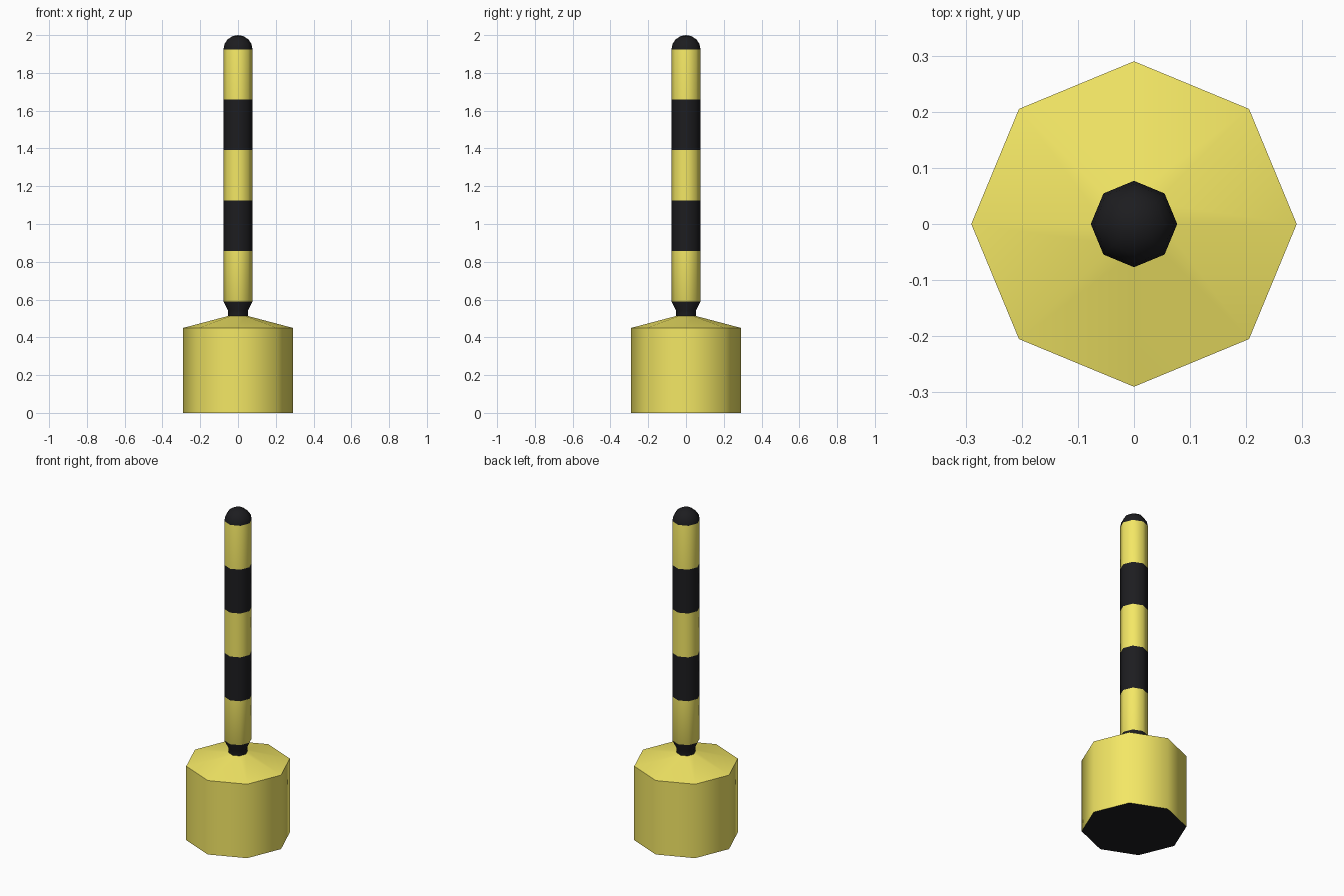
import bpy, bmesh
from math import sin, cos, pi, radians

if "Cube" in bpy.data.objects:
    bpy.data.objects.remove(bpy.data.objects["Cube"])

SIDES = 8


def material(name, color):
    m = bpy.data.materials.new(name)
    m.diffuse_color = color
    m.use_nodes = True
    m.node_tree.nodes["Principled BSDF"].inputs["Base Color"].default_value = m.diffuse_color
    return m


MATS = [material("yellow_paint", (0.90, 0.80, 0.13, 1)),
        material("black_paint", (0.012, 0.012, 0.014, 1))]
Y, B = 0, 1


def lathe(name, profile, bands):
    """Spin (radius, z) points around z; bands gives one paint index per segment."""
    bm = bmesh.new()
    rings = []
    for r, z in profile:
        if r == 0:
            rings.append([bm.verts.new((0, 0, z))] * SIDES)
        else:
            rings.append([bm.verts.new((r * cos(2 * pi * i / SIDES),
                                        r * sin(2 * pi * i / SIDES), z))
                          for i in range(SIDES)])
    for low, high, paint in zip(rings, rings[1:], bands):
        for i in range(SIDES):
            j = (i + 1) % SIDES
            quad = dict.fromkeys([low[i], low[j], high[j], high[i]])
            bm.faces.new(list(quad)).material_index = paint
    bmesh.ops.recalc_face_normals(bm, faces=bm.faces)
    mesh = bpy.data.meshes.new(name)
    bm.to_mesh(mesh)
    bm.free()
    for m in MATS:
        mesh.materials.append(m)
    obj = bpy.data.objects.new(name, mesh)
    bpy.context.collection.objects.link(obj)
    bpy.ops.object.select_all(action='DESELECT')
    obj.select_set(True)
    bpy.context.view_layer.objects.active = obj
    bpy.ops.object.shade_smooth_by_angle(angle=radians(50))
    return obj


# Float: black underside, yellow drum and sloped deck
lathe("float", [(0, 0), (0.29, 0), (0.29, 0.45), (0.052, 0.513)], [B, Y, Y])

# Mast: black flared neck, alternating bands, black domed cap
R = 0.077
band_height = (1.925 - 0.59) / 5
profile = [(0.052, 0.513), (0.052, 0.54)]
profile += [(R, 0.59 + band_height * k) for k in range(6)]
profile += [(R * cos(pi / 2 * k / 4), 1.925 + 0.075 * sin(pi / 2 * k / 4)) for k in range(1, 4)]
profile += [(0, 2.0)]
lathe("mast", profile, [B, B, Y, B, Y, B, Y, B, B, B, B])
